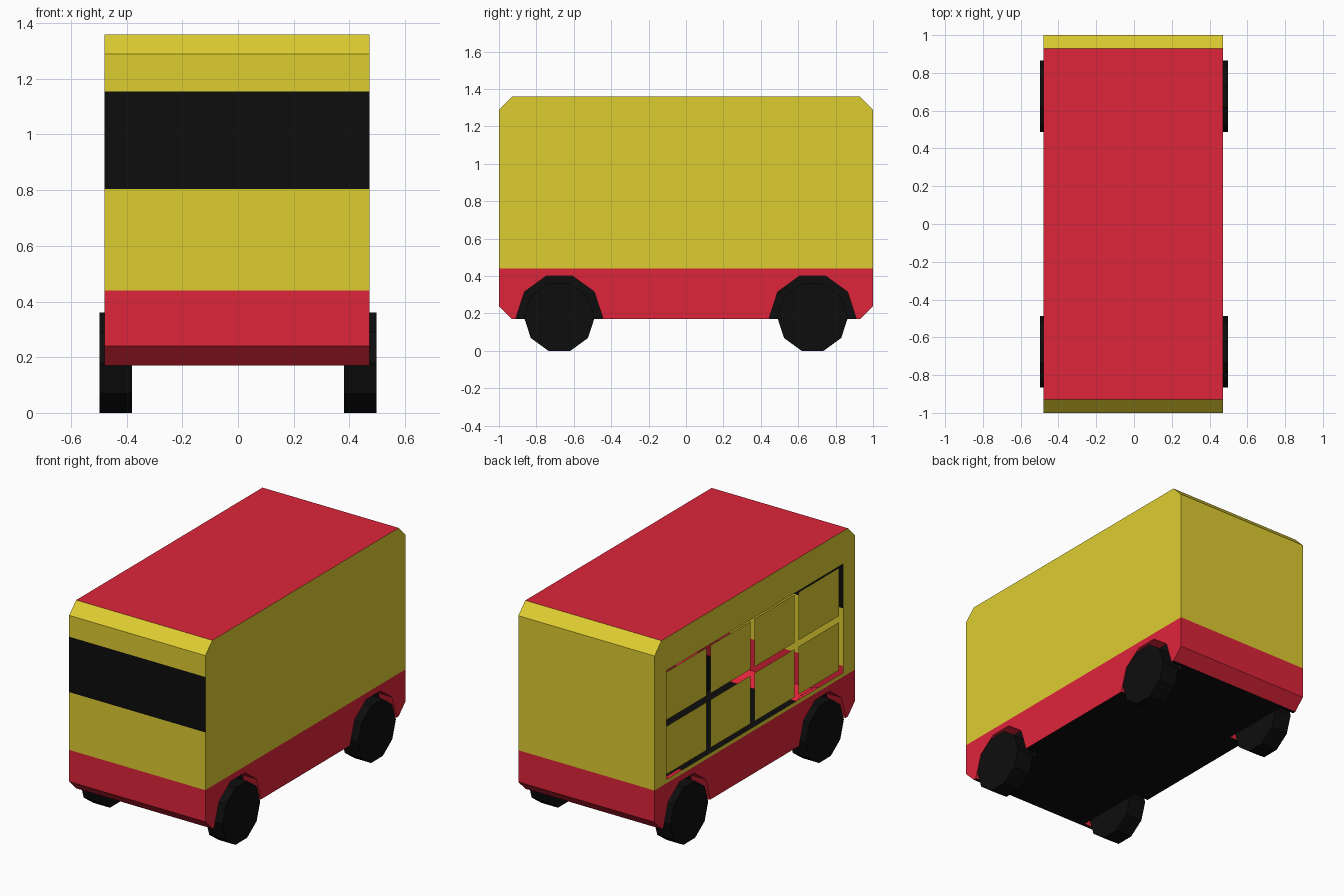
import bpy, bmesh, math
from mathutils import Vector

cube = bpy.data.objects.get("Cube")
if cube:
    bpy.data.objects.remove(cube, do_unlink=True)


def material(name, rgb):
    m = bpy.data.materials.new(name)
    m.use_nodes = True
    m.diffuse_color = (*rgb, 1)
    m.node_tree.nodes["Principled BSDF"].inputs["Base Color"].default_value = (*rgb, 1)
    return m


YELLOW, RED, BLACK = range(3)
MATS = [material("yellow_paint", (0.73, 0.61, 0.03)),
        material("red_paint", (0.73, 0.018, 0.042)),
        material("black", (0.004, 0.004, 0.004))]

# Main dimensions
XR, XL = -0.48, 0.472
BOTTOM, SILL, BELT, EAVE, TOP = 0.17, 0.24, 0.44, 1.29, 1.36
END, CHAMFER = 1.0, 0.93
AXLE_Y, AXLE_Z = 0.677, 0.18
WHEEL_R, ARCH_R, ARCH_X = 0.189, 0.231, 0.375
GLASS_LOW, GLASS_HIGH = 0.805, 1.155


def build(name, faces, centre=None, outward=True):
    """Make an object from (points, material) faces, turned from or to a centre."""
    centre = Vector(centre or (0, 0, 0.75))
    bm = bmesh.new()
    for pts, mat in faces:
        f = bm.faces.new([bm.verts.new(p) for p in pts])
        f.material_index = mat
        f.normal_update()
        if (f.normal.dot(f.calc_center_median() - centre) > 0) != outward:
            f.normal_flip()
    bmesh.ops.remove_doubles(bm, verts=bm.verts, dist=0.0005)
    mesh = bpy.data.meshes.new(name)
    bm.to_mesh(mesh)
    bm.free()
    for m in MATS:
        mesh.materials.append(m)
    obj = bpy.data.objects.new(name, mesh)
    bpy.context.collection.objects.link(obj)
    return obj


def across(a, b, x0=XR, x1=XL):
    """Quad spanning the width between two (y, z) points."""
    return [(x0, *a), (x1, *a), (x1, *b), (x0, *b)]


def on_side(x, pts):
    return [(x, y, z) for y, z in pts]


def rect(x, y0, y1, z0, z1):
    return on_side(x, [(y0, z0), (y1, z0), (y1, z1), (y0, z1)])


def arch_points(y):
    """Upper part of a ten-sided arch, ending on the body's bottom edge."""
    pts = [(y - ARCH_R * math.cos(math.pi * i / 5),
            AXLE_Z + ARCH_R * math.sin(math.pi * i / 5)) for i in range(6)]
    return [(pts[0][0], BOTTOM)] + pts + [(pts[-1][0], BOTTOM)]


# Front, back and roof
ends = []
for s in (-1, 1):
    e, c = s * END, s * CHAMFER
    ends += [(across((c, BOTTOM), (e, SILL)), RED),
             (across((e, SILL), (e, BELT)), RED),
             (across((e, EAVE), (c, TOP)), YELLOW)]
ends += [(across((-END, BELT), (-END, GLASS_LOW)), YELLOW),
         (across((-END, GLASS_LOW), (-END, GLASS_HIGH)), BLACK),
         (across((-END, GLASS_HIGH), (-END, EAVE)), YELLOW),
         (across((END, BELT), (END, EAVE)), YELLOW)]
build("front_and_back", ends)
build("roof", [(across((-CHAMFER, TOP), (CHAMFER, TOP)), RED)])

# Lower side skirts with wheel arch notches
skirt = ([(-END, BELT), (-END, SILL), (-CHAMFER, BOTTOM)]
         + arch_points(-AXLE_Y) + arch_points(AXLE_Y)
         + [(CHAMFER, BOTTOM), (END, SILL), (END, BELT)])
build("side_skirts", [(on_side(x, skirt), RED) for x in (XR, XL)])

# Plain upper wall on the left
build("left_wall", [(on_side(XL, [(-END, BELT), (END, BELT), (END, EAVE),
                                  (CHAMFER, TOP), (-CHAMFER, TOP), (-END, EAVE)]), YELLOW)])

# Right wall with a large opening
HOLE_Y, HOLE_LOW, HOLE_HIGH = 0.88, 0.465, 1.152
wall = [(rect(XR, -HOLE_Y, HOLE_Y, BELT, HOLE_LOW), YELLOW),
        (rect(XR, -HOLE_Y, HOLE_Y, HOLE_HIGH, TOP), YELLOW)]
for s in (-1, 1):
    wall.append((on_side(XR, [(s * HOLE_Y, BELT), (s * END, BELT), (s * END, EAVE),
                              (s * CHAMFER, TOP), (s * HOLE_Y, TOP)]), YELLOW))
build("right_wall", wall)

# Two rows of four panels set just inside the opening
GAP = 0.02
cell_y = HOLE_Y / 2
cell_z = (HOLE_HIGH - HOLE_LOW) / 2
panels = []
for col in range(4):
    for row in range(2):
        y = -HOLE_Y + col * cell_y
        z = HOLE_LOW + row * cell_z
        panels.append((rect(XR + 0.014, y + GAP, y + cell_y - GAP,
                            z + GAP, z + cell_z - GAP), YELLOW))
build("side_panels", panels)

# Floor, left open over the wheels
floor = [(across((-CHAMFER, BOTTOM), (CHAMFER, BOTTOM), -ARCH_X, ARCH_X), BLACK)]
inner, outer = AXLE_Y - ARCH_R, AXLE_Y + ARCH_R
for y0, y1 in ((-CHAMFER, -outer), (-inner, inner), (outer, CHAMFER)):
    for x0, x1 in ((XR, -ARCH_X), (ARCH_X, XL)):
        floor.append((across((y0, BOTTOM), (y1, BOTTOM), x0, x1), BLACK))
build("floor", floor)

# Wheel arches and ten-sided wheels
for side, x_wall, s in (("right", XR, -1), ("left", XL, 1)):
    for end, y in (("front", -AXLE_Y), ("back", AXLE_Y)):
        pts = arch_points(y)
        arch = [(across(a, b, s * ARCH_X, x_wall), RED) for a, b in zip(pts, pts[1:])]
        arch.append((on_side(s * ARCH_X, pts), BLACK))
        build(f"{end}_{side}_arch", arch, (x_wall, y, AXLE_Z), outward=False)

        rim = [(y + WHEEL_R * math.cos(math.pi * i / 5),
                AXLE_Z + WHEEL_R * math.sin(math.pi * i / 5)) for i in range(10)]
        x0, x1 = s * 0.38, s * 0.497
        wheel = [(across(rim[i - 1], rim[i], x0, x1), BLACK) for i in range(10)]
        wheel += [(on_side(x, rim), BLACK) for x in (x0, x1)]
        build(f"{end}_{side}_wheel", wheel, ((x0 + x1) / 2, y, AXLE_Z))
